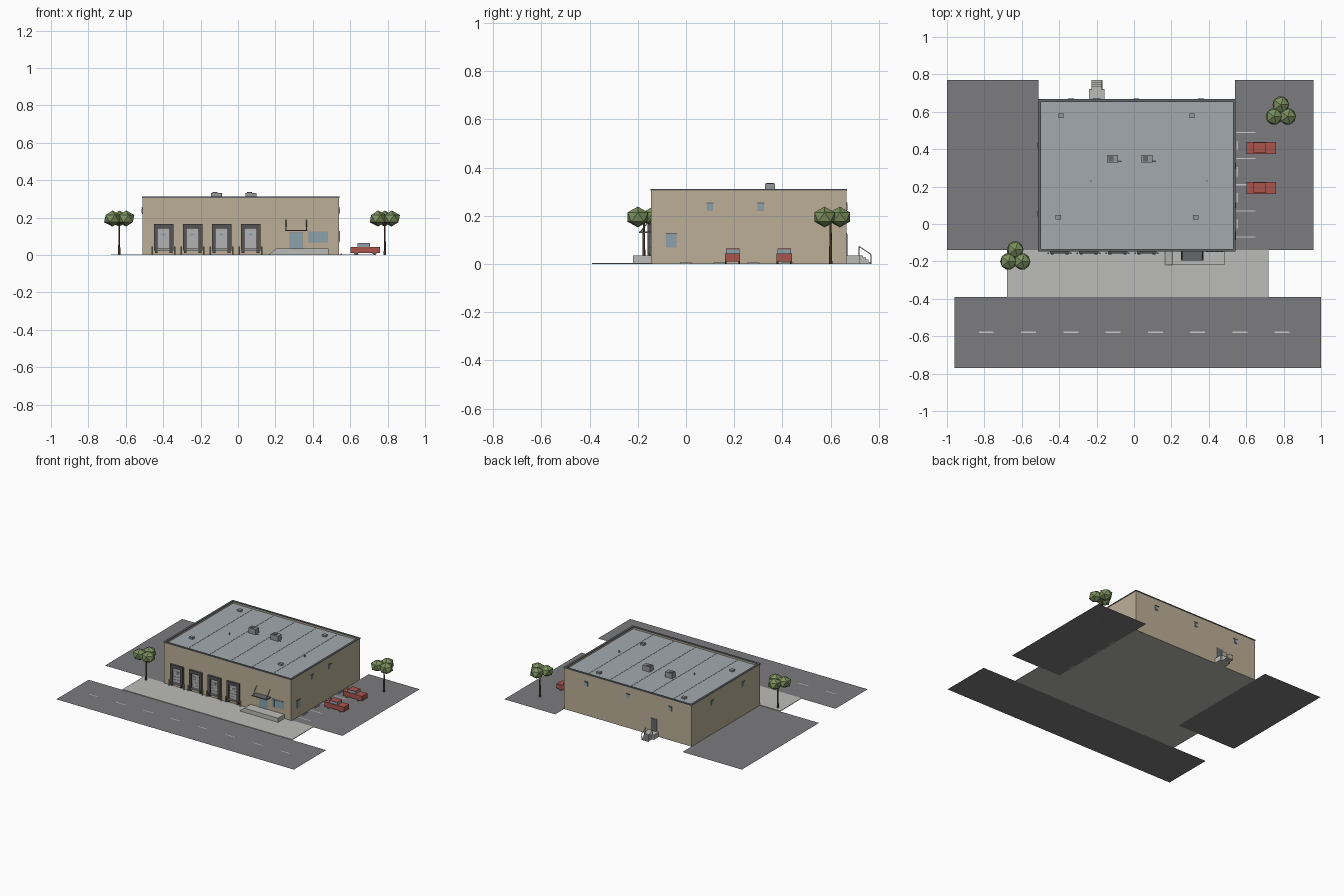
import bpy, bmesh, math
from mathutils import Vector, Matrix

if "Cube" in bpy.data.objects:
    bpy.data.objects.remove(bpy.data.objects["Cube"])

COLORS = {
    "asphalt": (0.20, 0.20, 0.21), "concrete": (0.50, 0.50, 0.48), "paint": (0.60, 0.60, 0.60),
    "wall": (0.50, 0.43, 0.31), "roof": (0.36, 0.40, 0.42), "trim": (0.13, 0.14, 0.15),
    "seal": (0.09, 0.09, 0.09), "door": (0.45, 0.45, 0.46), "glass": (0.26, 0.36, 0.42),
    "metal": (0.30, 0.31, 0.32), "bollard": (0.42, 0.36, 0.22), "leaf": (0.20, 0.28, 0.11),
    "bark": (0.12, 0.08, 0.05), "car": (0.40, 0.09, 0.075),
}
MATS = {}
for key, rgb in COLORS.items():
    MATS[key] = bpy.data.materials.new(key)
    MATS[key].diffuse_color = (*rgb, 1)


def finish(name, bm, mat):
    me = bpy.data.meshes.new(name)
    bm.to_mesh(me)
    bm.free()
    me.materials.append(MATS[mat])
    ob = bpy.data.objects.new(name, me)
    bpy.context.collection.objects.link(ob)
    return ob


def boxes(name, mat, *items):
    """Each item is (x0, x1, y0, y1, z0, z1)."""
    bm = bmesh.new()
    for x0, x1, y0, y1, z0, z1 in items:
        m = Matrix.Translation(((x0 + x1) / 2, (y0 + y1) / 2, (z0 + z1) / 2))
        bmesh.ops.create_cube(bm, size=1, matrix=m @ Matrix.Diagonal((x1 - x0, y1 - y0, z1 - z0, 1)))
    return finish(name, bm, mat)


def sheets(name, mat, z, *items):
    """Flat rectangles (x0, x1, y0, y1) at height z."""
    bm = bmesh.new()
    for x0, x1, y0, y1 in items:
        bm.faces.new([bm.verts.new((x, y, z)) for x, y in ((x0, y0), (x1, y0), (x1, y1), (x0, y1))])
    return finish(name, bm, mat)


def rods(name, mat, r, *items, r2=None, sides=8):
    """Cylinders between pairs of points."""
    bm = bmesh.new()
    for a, b in items:
        a, b = Vector(a), Vector(b)
        m = Matrix.Translation((a + b) / 2) @ (b - a).to_track_quat('Z', 'Y').to_matrix().to_4x4()
        bmesh.ops.create_cone(bm, cap_ends=True, segments=sides, radius1=r,
                              radius2=r if r2 is None else r2, depth=(b - a).length, matrix=m)
    return finish(name, bm, mat)


def frame(x0, x1, y0, y1, z0, z1, t):
    """Four boxes forming a horizontal rim of thickness t."""
    return [(x0, x1, y0, y0 + t, z0, z1), (x0, x1, y1 - t, y1, z0, z1),
            (x0, x0 + t, y0 + t, y1 - t, z0, z1), (x1 - t, x1, y0 + t, y1 - t, z0, z1)]


# ground
X0, X1, Y0, Y1, H = -0.51, 0.54, -0.145, 0.665, 0.305
sheets("road", "asphalt", 0.0, (-0.96, 1.0, -0.77, -0.39))
sheets("left_lot", "asphalt", 0.0, (-1.0, X0, -0.14, 0.77))
sheets("right_lot", "asphalt", 0.0, (X1, 0.96, -0.14, 0.77))
boxes("apron", "concrete", (-0.68, 0.72, -0.39, -0.14, 0, 0.004))
sheets("lane_dashes", "paint", 0.002,
       *[(-0.83 + 0.226 * i, -0.75 + 0.226 * i, -0.582, -0.576) for i in range(8)])
sheets("parking_lines", "paint", 0.002,
       *[(X1 + 0.005, 0.65, y - 0.003, y + 0.003) for y in (-0.07, 0.07, 0.21, 0.35, 0.49)])
boxes("wheel_stops", "concrete",
      *[(0.548, 0.556, y - 0.025, y + 0.025, 0, 0.007) for y in (0.0, 0.14, 0.28, 0.42)])

# building shell, roof and parapet
boxes("walls", "wall", *frame(X0, X1, Y0, Y1, 0, H, 0.01))
sheets("floor", "concrete", 0.0, (X0, X1, Y0, Y1))
boxes("roof_deck", "roof", (X0 + 0.01, X1 - 0.01, Y0 + 0.01, Y1 - 0.01, 0.28, 0.295))
boxes("parapet_coping", "trim", *frame(X0 - 0.003, X1 + 0.003, Y0 - 0.003, Y1 + 0.003, H, 0.312, 0.015))
boxes("roof_seams", "roof", *[(x - 0.001, x + 0.001, Y0 + 0.02, Y1 - 0.02, 0.295, 0.2965)
                              for x in (-0.335, -0.16, 0.015, 0.19, 0.365)])

# rooftop equipment
boxes("roof_units", "metal", *[(x, x + 0.06, 0.328, 0.37, 0.295, 0.333) for x in (-0.145, 0.04)])
boxes("unit_fans", "trim", *[(x + 0.008, x + 0.036, 0.335, 0.363, 0.333, 0.336) for x in (-0.145, 0.04)])
rods("unit_pipes", "metal", 0.002, *[((x + 0.055, 0.334, 0.300), (x + 0.078, 0.334, 0.300)) for x in (-0.145, 0.04)])
VENTS = ((-0.39, 0.58), (0.31, 0.58), (-0.405, 0.035), (0.33, 0.035))
boxes("roof_hatches", "metal", *[(x - 0.014, x + 0.014, y - 0.012, y + 0.012, 0.295, 0.308) for x, y in VENTS])
rods("vent_pipes", "metal", 0.004, *[((x, y, 0.29), (x, y, 0.31)) for x, y in ((-0.23, 0.23), (0.39, 0.23))])

# loading docks
for i in range(4):
    c = -0.398 + 0.155 * i
    y = Y0 - 0.014
    n = f"dock_{i + 1}_"
    boxes(n + "seal", "seal", (c - 0.052, c - 0.032, y, Y0, 0.025, 0.165), (c + 0.032, c + 0.052, y, Y0, 0.025, 0.165),
          (c - 0.032, c + 0.032, y, Y0, 0.142, 0.165))
    boxes(n + "door_panels", "door", *[(c - 0.032, c + 0.032, Y0 - 0.004, Y0, 0.035 + 0.0214 * k, 0.0555 + 0.0214 * k)
                                       for k in range(5)])
    boxes(n + "door_window", "glass", (c - 0.01, c + 0.01, Y0 - 0.006, Y0, 0.104, 0.115))
    boxes(n + "leveler", "metal", (c - 0.045, c + 0.045, y, Y0, 0.024, 0.034))
    boxes(n + "bumpers", "seal", *[(c + s - 0.007, c + s + 0.007, y - 0.003, Y0, 0.012, 0.034) for s in (-0.04, 0.04)])
    rods(n + "bollards", "bollard", 0.0045, *[((c + s, y + 0.003, 0), (c + s, y + 0.003, 0.045)) for s in (-0.06, 0.06)])

# entrance ramp: side profile extruded to the wall
bm = bmesh.new()
prof = [bm.verts.new((x, -0.22, z)) for x, z in ((0.165, 0.003), (0.485, 0.003), (0.485, 0.035), (0.205, 0.035))]
face = bm.faces.new(prof)
ext = bmesh.ops.extrude_face_region(bm, geom=[face])
bmesh.ops.translate(bm, vec=(0, 0.075, 0), verts=[v for v in ext["geom"] if isinstance(v, bmesh.types.BMVert)])
bmesh.ops.recalc_face_normals(bm, faces=bm.faces)
finish("entrance_ramp", bm, "concrete")

# entrance door, canopy and office window
boxes("entrance_door_frame", "metal", (0.276, 0.347, Y0 - 0.003, Y0, 0.035, 0.122))
boxes("entrance_glass", "glass", (0.280, 0.310, Y0 - 0.005, Y0, 0.037, 0.118), (0.313, 0.343, Y0 - 0.005, Y0, 0.037, 0.118))
boxes("entrance_canopy", "trim", (0.25, 0.372, -0.195, Y0, 0.128, 0.134))
rods("canopy_tie_rods", "metal", 0.002, *[((x, -0.19, 0.133), (x, Y0, 0.188)) for x in (0.256, 0.366)])
boxes("office_window_frame", "metal", (0.378, 0.482, Y0 - 0.003, Y0, 0.068, 0.127))
boxes("office_window_glass", "glass",
      *[(0.381 + 0.025 * k, 0.404 + 0.025 * k, Y0 - 0.005, Y0, 0.071, 0.124) for k in range(4)])


# small windows: wall key, centre along wall, width, z range
def window(wall, c, w, z0, z1):
    for part, mat, g, d in (("frame", "metal", 0.002, 0.003), ("glass", "glass", -0.002, 0.005)):
        a, b = c - w / 2 - g, c + w / 2 + g
        rect = {"right": (X1, X1 + d, a, b), "left": (X0 - d, X0, a, b), "back": (a, b, Y1, Y1 + d)}[wall]
        boxes(f"{wall}_window_{part}", mat, (*rect, z0 - g, z1 + g))
    # projecting head
    a, b = c - w / 2 - 0.004, c + w / 2 + 0.004
    rect = {"right": (X1, X1 + 0.006, a, b), "left": (X0 - 0.006, X0, a, b), "back": (a, b, Y1, Y1 + 0.006)}[wall]
    boxes(f"{wall}_window_head", "trim", (*rect, z1 + 0.001, z1 + 0.005))


for wall, spots in (("right", (0.10, 0.31)), ("left", (0.055, 0.42)), ("back", (-0.337, 0.012, 0.358))):
    for c in spots:
        window(wall, c, 0.022, 0.222, 0.25)
window("right", -0.062, 0.04, 0.07, 0.124)

# back door, landing, steps and handrails
boxes("back_door_frame", "metal", (-0.225, -0.175, Y1, Y1 + 0.003, 0.035, 0.128))
boxes("back_door", "trim", (-0.221, -0.179, Y1, Y1 + 0.005, 0.035, 0.124))
boxes("back_landing", "concrete", (-0.24, -0.157, Y1, 0.722, 0, 0.036))
boxes("back_steps", "concrete", *[(-0.225, -0.172, 0.722, 0.734 + 0.012 * k, 0.027 - 0.009 * k, 0.036 - 0.009 * k)
                                  for k in range(4)])
for side, x in (("left", -0.226), ("right", -0.171)):
    top, low = (x, 0.718, 0.073), (x, 0.768, 0.04)
    rods(f"back_handrail_{side}", "metal", 0.0018, (top, low), (top, (x, 0.718, 0.035)), (low, (x, 0.768, 0)), sides=6)

# parked cars
for i, y in enumerate((0.193, 0.407)):
    n = f"car_{i + 1}_"
    boxes(n + "body", "car", (0.602, 0.76, y - 0.032, y + 0.032, 0.01, 0.044))
    boxes(n + "cabin", "glass", (0.638, 0.705, y - 0.028, y + 0.028, 0.044, 0.061))
    boxes(n + "roof", "car", (0.638, 0.705, y - 0.028, y + 0.028, 0.061, 0.064))
    rods(n + "wheels", "seal", 0.011, *[((x, y + s * 0.024, 0.011), (x, y + s * 0.031, 0.011))
                                        for x in (0.632, 0.73) for s in (-1, 1)], sides=12)

# trees: tapered trunk with three faceted leaf clumps
for i, (x, y) in enumerate(((-0.635, -0.175), (0.785, 0.6))):
    rods(f"tree_{i + 1}_trunk", "bark", 0.007, ((x, y, 0), (x, y, 0.17)), r2=0.004, sides=6)
    bm = bmesh.new()
    for k in range(3):
        a = math.radians(90 + 120 * k)
        m = Matrix.Translation((x + 0.042 * math.cos(a), y + 0.042 * math.sin(a) - 0.004, 0.195))
        bmesh.ops.create_icosphere(bm, subdivisions=1, radius=0.05, matrix=m @ Matrix.Diagonal((1, 1, 0.86, 1)))
    finish(f"tree_{i + 1}_leaves", bm, "leaf")

for m in bpy.data.materials:
    if m.users and not m.is_grease_pencil:
        m.use_nodes = True
        m.node_tree.nodes["Principled BSDF"].inputs["Base Color"].default_value = m.diffuse_color
